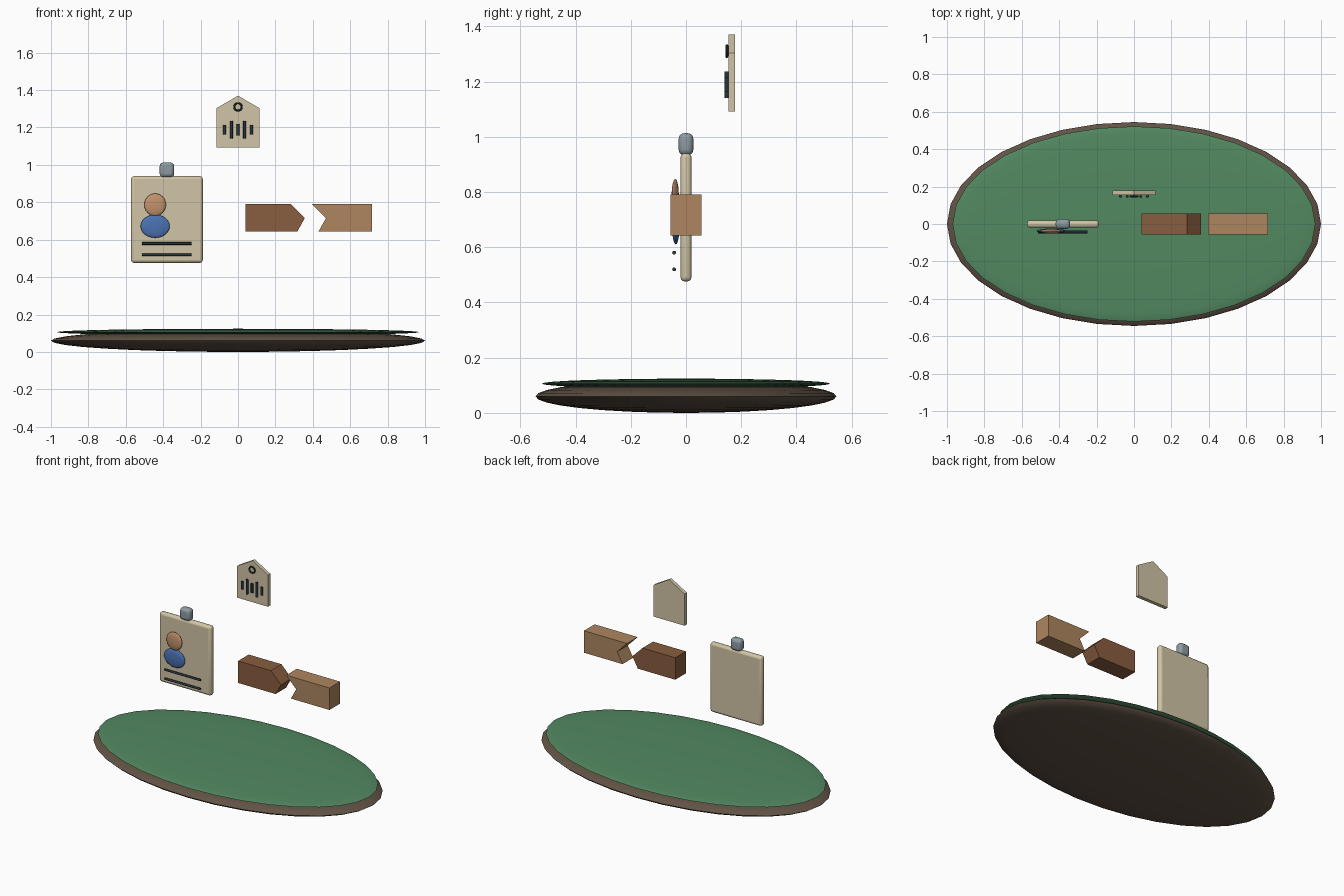
import bpy, bmesh
from math import pi, radians

if "Cube" in bpy.data.objects:
    bpy.data.objects.remove(bpy.data.objects["Cube"])


def mat(name, r, g, b):
    m = bpy.data.materials.new(name)
    m.diffuse_color = (r, g, b, 1)
    m.use_nodes = True
    m.node_tree.nodes["Principled BSDF"].inputs["Base Color"].default_value = m.diffuse_color
    return m


SOIL = mat("dark_brown", .12, .085, .06)
GREEN = mat("felt_green", .085, .25, .12)
CREAM = mat("cream", .64, .56, .38)
STEEL = mat("steel", .27, .33, .36)
SKIN = mat("tan", .55, .29, .15)
BLUE = mat("blue", .07, .17, .45)
INK = mat("ink", .02, .035, .05)
WALNUT = mat("walnut", .25, .11, .05)
OAK = mat("oak", .42, .24, .115)


def finish(name, material, smooth=True):
    o = bpy.context.object
    o.name = o.data.name = name
    o.data.materials.append(material)
    if smooth:
        bpy.ops.object.shade_smooth_by_angle(angle=radians(35))
    return o


def ellipsoid(name, loc, radii, material, seg=32, rings=16):
    bpy.ops.mesh.primitive_uv_sphere_add(segments=seg, ring_count=rings, location=loc)
    bpy.context.object.scale = radii
    bpy.ops.object.transform_apply(location=False, rotation=False, scale=True)
    return finish(name, material)


def rounded_box(name, loc, size, bevel, material):
    bpy.ops.mesh.primitive_cube_add(size=1, location=loc)
    o = bpy.context.object
    o.scale = size
    bpy.ops.object.transform_apply(location=False, rotation=False, scale=True)
    b = o.modifiers.new("bevel", 'BEVEL')
    b.width, b.segments = bevel, 3
    return finish(name, material)


def rod(name, loc, radius, length, material, along_x=False):
    bpy.ops.mesh.primitive_cylinder_add(vertices=12, radius=radius, depth=length, location=loc,
                                        rotation=(0, pi / 2 if along_x else 0, 0))
    return finish(name, material)


def slab(name, outline, y0, y1, material):
    """Extrude an x-z outline from y0 to y1."""
    bm = bmesh.new()
    face = bm.faces.new([bm.verts.new((x, y0, z)) for x, z in outline])
    ext = bmesh.ops.extrude_face_region(bm, geom=[face])
    for v in ext["geom"]:
        if isinstance(v, bmesh.types.BMVert):
            v.co.y = y1
    bmesh.ops.recalc_face_normals(bm, faces=bm.faces)
    me = bpy.data.meshes.new(name)
    bm.to_mesh(me)
    bm.free()
    o = bpy.data.objects.new(name, me)
    bpy.context.collection.objects.link(o)
    me.materials.append(material)
    return o


# Oval base with green top
ellipsoid("base_rim", (0, 0, .06), (1, .545, .06), SOIL)
ellipsoid("base_top", (0, 0, .106), (.97, .522, .018), GREEN)

# Identity card with clip, portrait and lines
rounded_box("card", (-.38, 0, .708), (.384, .04, .464), .016, CREAM)
rounded_box("card_clip", (-.38, 0, .973), (.078, .053, .08), .02, STEEL)
ellipsoid("portrait_head", (-.443, -.039, .787), (.058, .013, .06), SKIN, 24, 12)
ellipsoid("portrait_shoulders", (-.443, -.037, .672), (.078, .013, .062), BLUE, 24, 12)
for i, z in enumerate((.58, .52)):
    rod(f"card_line_{i + 1}", (-.38, -.043, z), .007, .264, INK, along_x=True)

# Hanging tag with hole ring and sound bars
slab("tag", [(-.114, 1.092), (.114, 1.092), (.114, 1.304), (0, 1.37), (-.114, 1.304)],
     .154, .178, CREAM)
bpy.ops.mesh.primitive_torus_add(major_radius=.02, minor_radius=.005, major_segments=24,
                                 minor_segments=8, location=(0, .148, 1.31),
                                 rotation=(pi / 2, 0, 0))
finish("tag_ring", INK)
for i, h in enumerate((.052, .096, .06, .096, .052)):
    rod(f"tag_bar_{i + 1}", ((i - 2) * .036, .148, 1.188), .008, h, INK)

# Pair of interlocking blocks
slab("pointed_block", [(.04, .643), (.317, .643), (.357, .715), (.283, .79), (.04, .79)],
     -.056, .056, WALNUT)
slab("notched_block", [(.43, .643), (.716, .643), (.716, .79), (.396, .79), (.47, .715)],
     -.056, .056, OAK)
